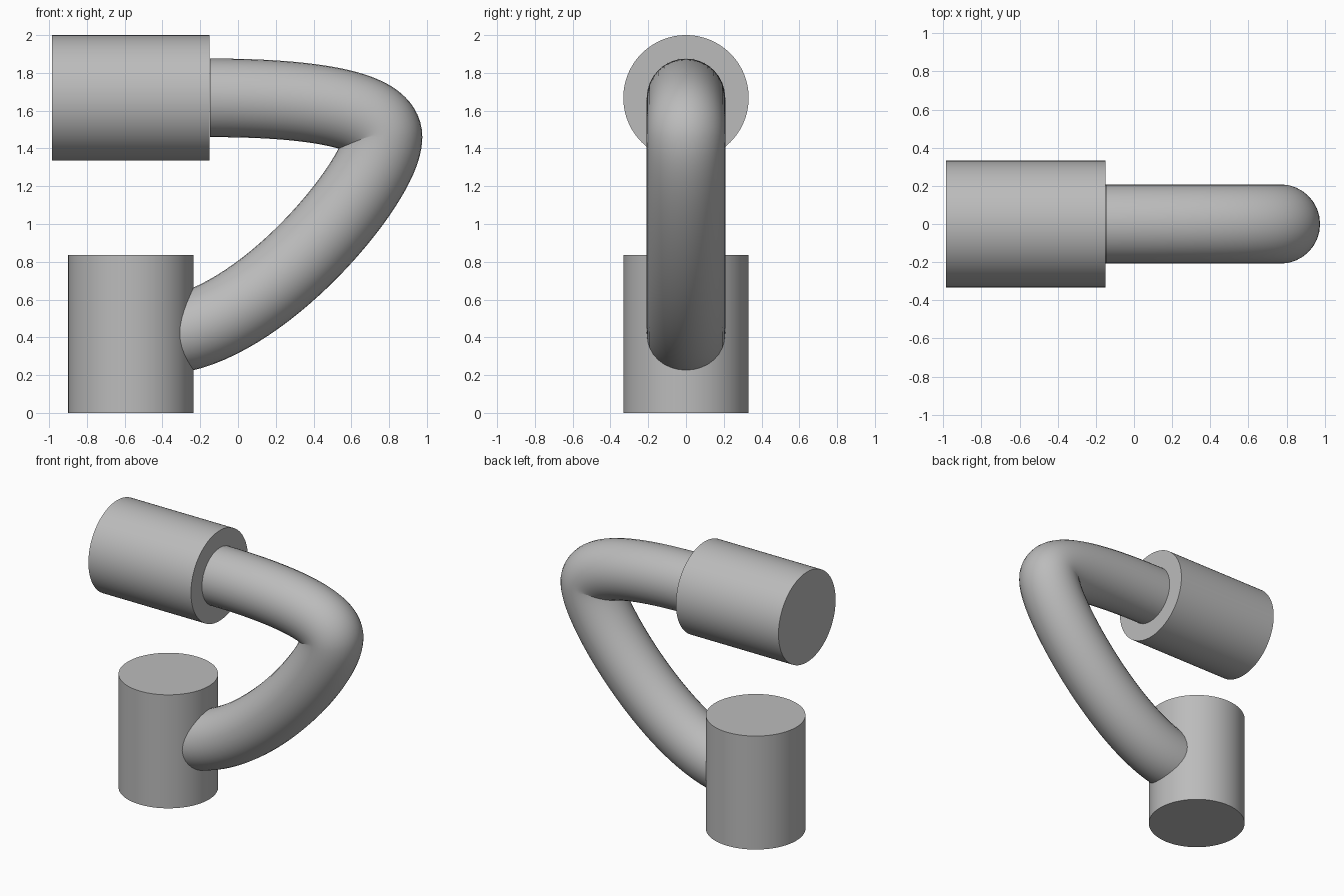
import bpy
import math
from mathutils import Vector

cube = bpy.data.objects.get("Cube")
if cube:
    bpy.data.objects.remove(cube, do_unlink=True)

# One plain grey for every part
grey = bpy.data.materials.new("plain grey")
grey.use_nodes = True
grey.diffuse_color = (0.5, 0.5, 0.5, 1)
grey.node_tree.nodes["Principled BSDF"].inputs["Base Color"].default_value = (0.5, 0.5, 0.5, 1)


def finish(obj, name):
    obj.name = name
    obj.data.materials.clear()
    obj.data.materials.append(grey)
    bpy.ops.object.select_all(action="DESELECT")
    obj.select_set(True)
    bpy.context.view_layer.objects.active = obj
    bpy.ops.object.shade_smooth_by_angle(angle=math.radians(40))


def drum(name, centre, tilt):
    bpy.ops.mesh.primitive_cylinder_add(vertices=96, radius=0.332, depth=0.835,
                                        location=centre, rotation=(0, tilt, 0))
    finish(bpy.context.object, name)


# Upright base drum and the sideways drum above it
drum("base_drum", (-0.567, 0, 0.4175), 0)
drum("top_drum", (-0.568, 0, 1.668), math.pi / 2)

# Bent arm: a round tube along a three-knot path (knot, left handle, right handle)
knots = [
    ((-0.4, 0.41), (-0.6, 0.4), (0.11, 0.435)),
    ((0.768, 1.46), (0.768, 1.23), (0.768, 1.58)),
    ((-0.148, 1.668), (0.5, 1.668), (-0.4, 1.668)),
]
path = bpy.data.curves.new("arm_path", "CURVE")
path.dimensions = "3D"
path.resolution_u = 32
path.bevel_depth = 0.208
path.bevel_resolution = 14
path.use_fill_caps = True
spline = path.splines.new("BEZIER")
spline.bezier_points.add(len(knots) - 1)
for point, (co, left, right) in zip(spline.bezier_points, knots):
    point.handle_left_type = point.handle_right_type = "FREE"
    point.co, point.handle_left, point.handle_right = (
        Vector((x, 0, z)) for x, z in (co, left, right))

arm = bpy.data.objects.new("bent_arm", path)
bpy.context.collection.objects.link(arm)
bpy.ops.object.select_all(action="DESELECT")
arm.select_set(True)
bpy.context.view_layer.objects.active = arm
bpy.ops.object.convert(target="MESH")
finish(bpy.context.object, "bent_arm")
